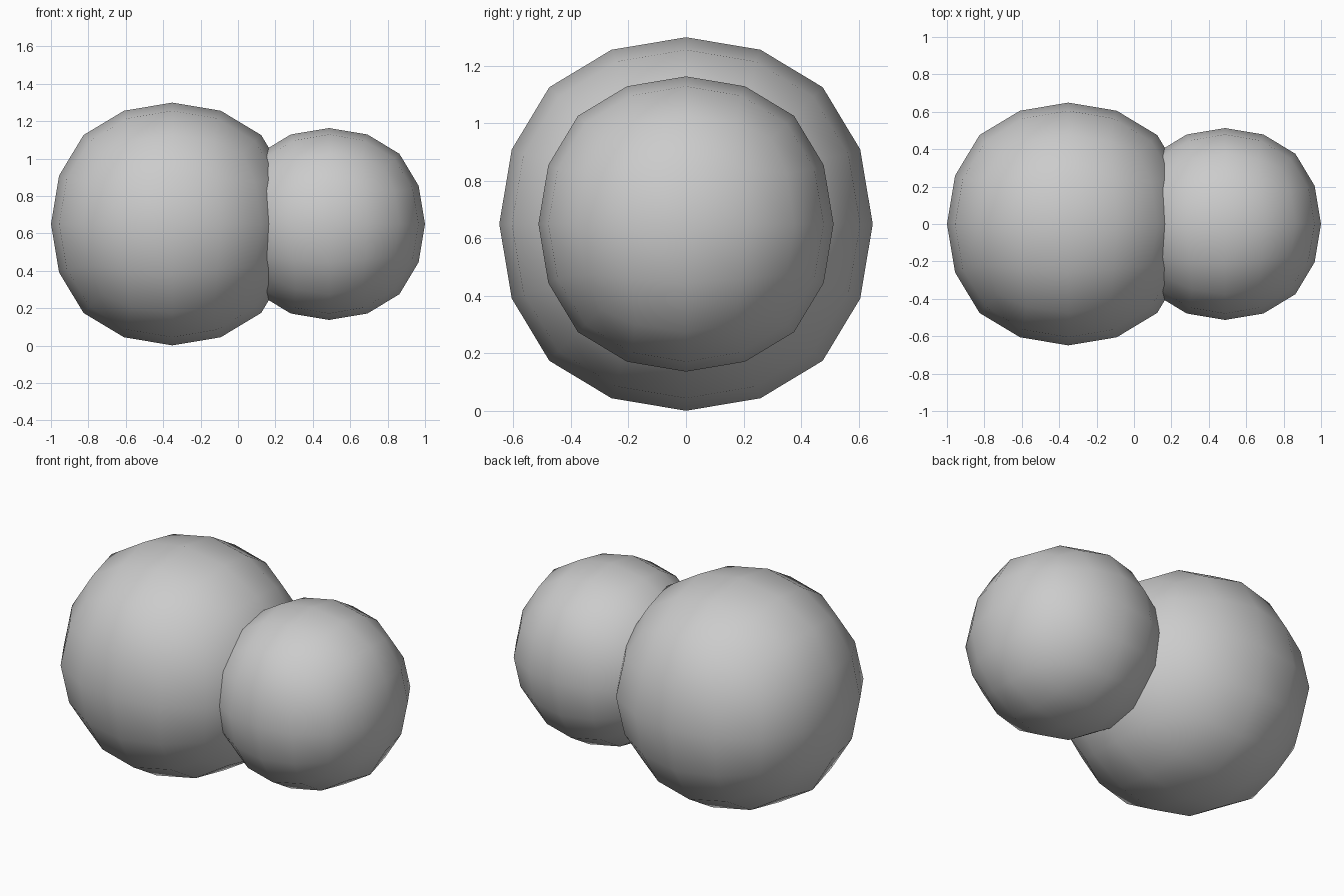
import bpy

if "Cube" in bpy.data.objects:
    bpy.data.objects.remove(bpy.data.objects["Cube"])

def ball(name, x, z, radius):
    # rounded ball: a cube subdivided twice, then sized to its exact radius
    bpy.ops.mesh.primitive_cube_add(size=2, location=(x, 0, z))
    ob = bpy.context.object
    ob.name = name
    sub = ob.modifiers.new("round", 'SUBSURF')
    sub.levels = sub.render_levels = 2
    sub.use_limit_surface = False
    bpy.ops.object.modifier_apply(modifier=sub.name)
    half = max(v.co.x for v in ob.data.vertices)
    for v in ob.data.vertices:
        v.co *= radius / half
    bpy.ops.object.shade_smooth()
    return ob

# two overlapping balls on a shared centre line
CENTRE_Z = 0.65
ball("large_ball", -0.351, CENTRE_Z, 0.649)
ball("small_ball", 0.487, CENTRE_Z, 0.513)
